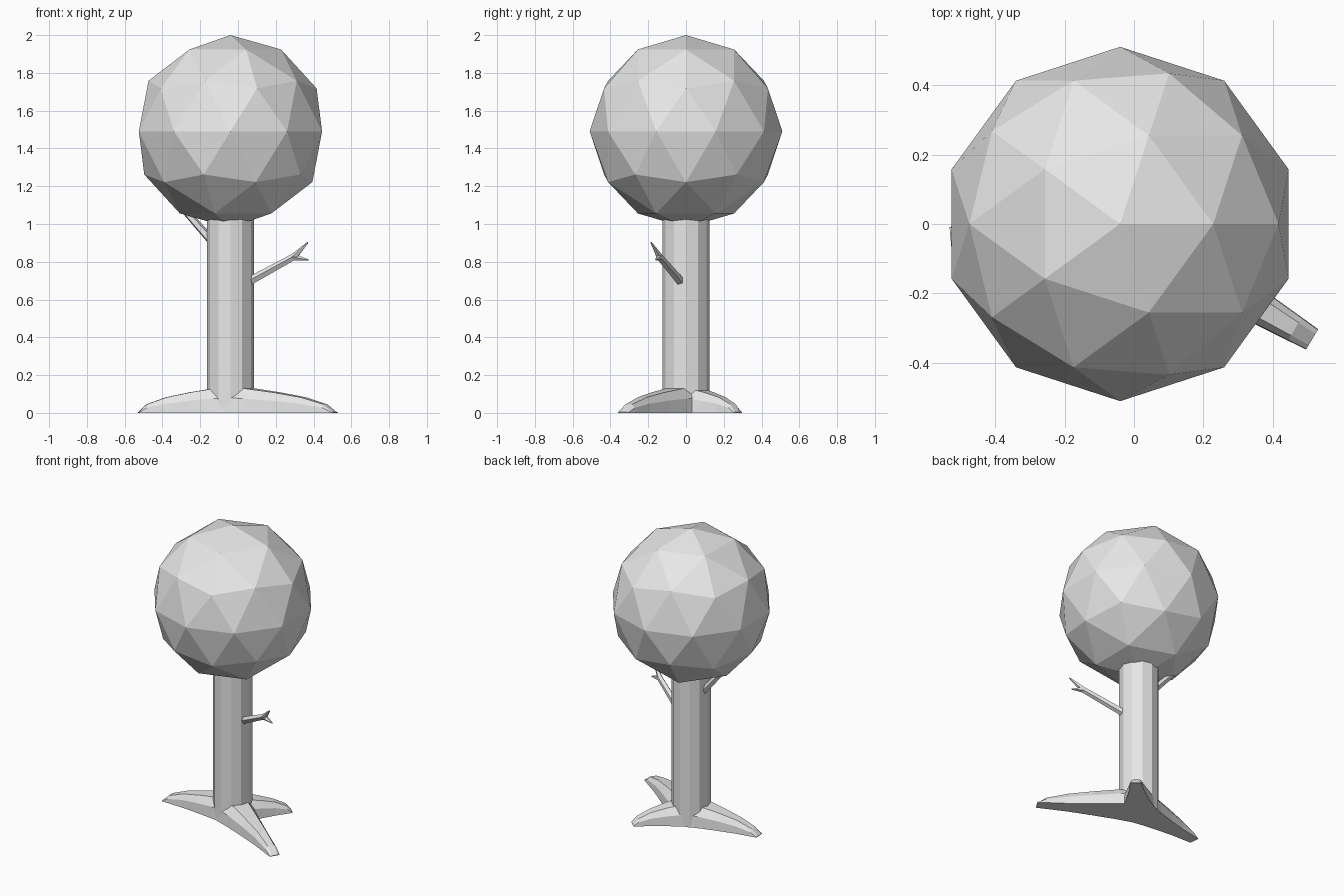
import bpy, bmesh, math
from mathutils import Vector

cube = bpy.data.objects.get("Cube")
if cube:
    bpy.data.objects.remove(cube, do_unlink=True)

GREY = (0.8, 0.8, 0.8, 1.0)
grey = bpy.data.materials.new("plain_grey")
grey.use_nodes = True
grey.diffuse_color = GREY
grey.node_tree.nodes["Principled BSDF"].inputs["Base Color"].default_value = GREY

AXIS_X = -0.04  # trunk and crown share this axis


def finish(bm, name, location=(0, 0, 0), turn=0.0):
    """Turn a bmesh into a flat-shaded grey object."""
    bmesh.ops.recalc_face_normals(bm, faces=bm.faces[:])
    mesh = bpy.data.meshes.new(name)
    bm.to_mesh(mesh)
    bm.free()
    mesh.materials.append(grey)
    obj = bpy.data.objects.new(name, mesh)
    obj.location = location
    obj.rotation_euler.z = turn
    bpy.context.collection.objects.link(obj)
    return obj


def loft(bm, rings):
    """Skin a list of equal rings of points and cap both ends."""
    loops = [[bm.verts.new(p) for p in ring] for ring in rings]
    n = len(loops[0])
    for a, b in zip(loops, loops[1:]):
        for i in range(n):
            j = (i + 1) % n
            bm.faces.new((a[i], a[j], b[j], b[i]))
    bm.faces.new(loops[0])
    bm.faces.new(loops[-1])


def rod(bm, start, end, r1, r2, sides=5):
    """Tapered faceted rod between two points."""
    start, end = Vector(start), Vector(end)
    axis = (end - start).normalized()
    u = axis.cross(Vector((0, 0, 1))).normalized()
    v = axis.cross(u)
    angles = [math.tau * i / sides for i in range(sides)]
    loft(bm, [[c + (u * math.cos(a) + v * math.sin(a)) * r for a in angles]
              for c, r in ((start, r1), (end, r2))])


# Crown: faceted ball
bm = bmesh.new()
bmesh.ops.create_icosphere(bm, subdivisions=2, radius=0.51)
finish(bm, "crown", (AXIS_X, 0, 1.49))

# Trunk: twelve-sided column
bm = bmesh.new()
bmesh.ops.create_cone(bm, cap_ends=True, segments=12, radius1=0.125,
                      radius2=0.125, depth=1.1)
finish(bm, "trunk", (AXIS_X, 0, 0.55))

# Roots: arched, chamfered beams (fraction of length, height, half width)
ROOT = [(0, 0.133, 0.125), (0.2, 0.128, 0.098), (0.45, 0.108, 0.072),
        (0.7, 0.082, 0.05), (0.91, 0.045, 0.039), (1, 0.004, 0.034)]


def root(name, length, degrees):
    bm = bmesh.new()
    rings = []
    for t, h, w in ROOT:
        half = [(w, 0), (w * 0.95, h * 0.6), (w * 0.55, h)]
        section = half + [(-y, z) for y, z in reversed(half)]
        rings.append([(t * length, y, z) for y, z in section])
    loft(bm, rings)
    finish(bm, name, (AXIS_X, 0, 0), math.radians(degrees))


root("front_left_root", 0.645, -31)
root("right_root", 0.49, 185)
root("back_left_root", 0.375, 47)


# Branches: a stem that splits into two pointed prongs
def branch(name, base, fork, tips):
    bm = bmesh.new()
    rod(bm, base, fork, 0.024, 0.019)
    for tip in tips:
        rod(bm, fork, tip, 0.019, 0.004)
    finish(bm, name)


branch("left_branch", (0.04, -0.02, 0.685), (0.295, -0.14, 0.825),
       [(0.37, -0.185, 0.902), (0.372, -0.16, 0.81)])
branch("right_branch", (-0.13, 0.01, 0.9), (-0.29, 0.03, 1.08),
       [(-0.35, 0.04, 1.17), (-0.33, 0.03, 1.16)])
